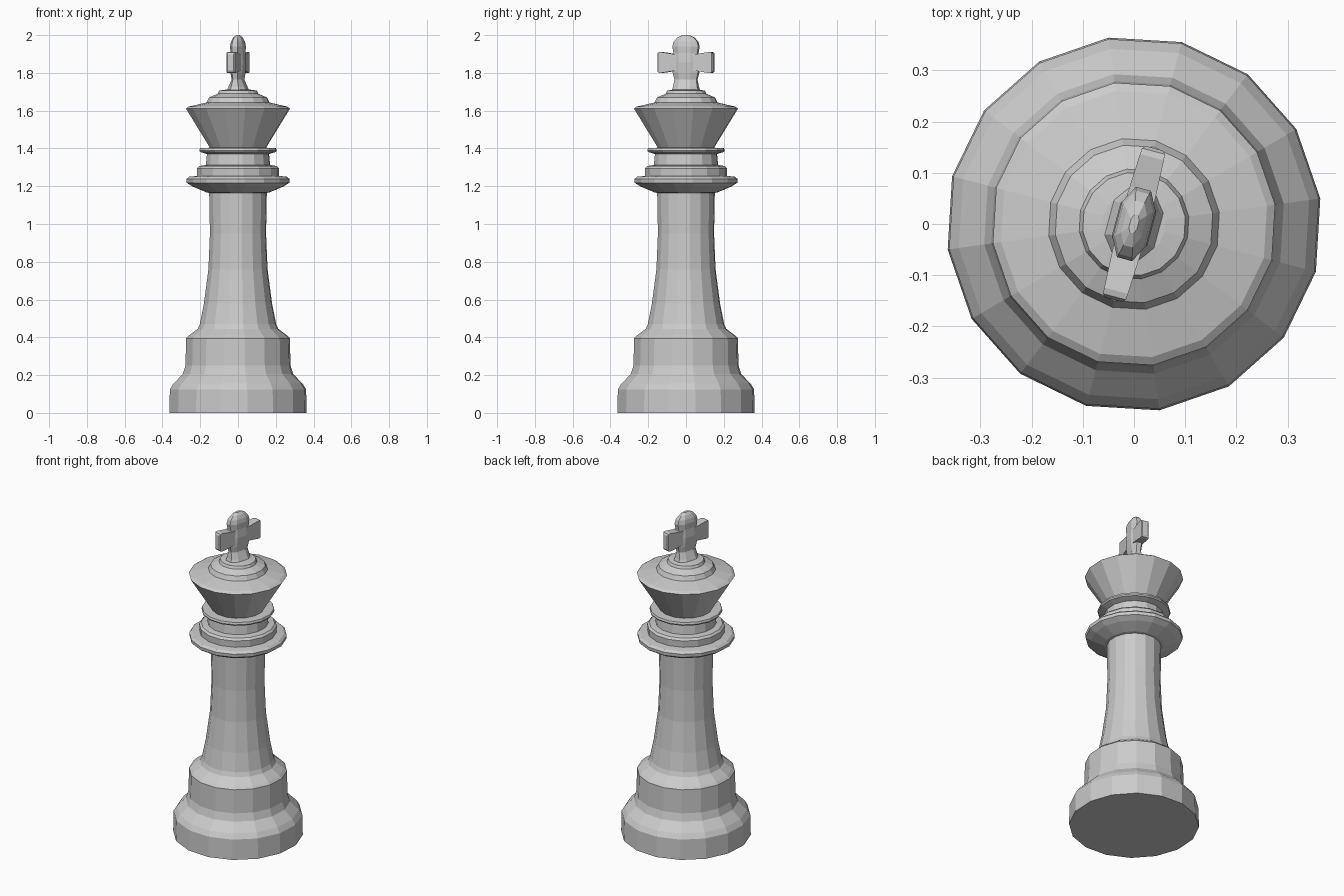
import bpy
import bmesh
from math import cos, sin, radians, tau

SIDES = 16
TURN = radians(7.8)


def loft(name, rings, turn=0.0):
    """Skin a list of equal-length rings and cap both ends."""
    bm = bmesh.new()
    loops = [[bm.verts.new(p) for p in ring] for ring in rings]
    for a, b in zip(loops, loops[1:]):
        n = len(a)
        for i in range(n):
            j = (i + 1) % n
            bm.faces.new((a[i], a[j], b[j], b[i]))
    bm.faces.new(loops[0][::-1])
    bm.faces.new(loops[-1])
    bmesh.ops.recalc_face_normals(bm, faces=bm.faces)
    mesh = bpy.data.meshes.new(name)
    bm.to_mesh(mesh)
    bm.free()
    obj = bpy.data.objects.new(name, mesh)
    obj.rotation_euler.z = turn
    bpy.context.collection.objects.link(obj)
    return obj


def turned(name, profile):
    """Lathe a (radius, height) profile into a faceted solid."""
    return loft(name, [[(r * cos(i * tau / SIDES), r * sin(i * tau / SIDES), z)
                        for i in range(SIDES)] for r, z in profile], TURN)


# Turned body: stepped foot, waisted column, collars and flared crown
turned("body", [
    # foot
    (0.367, 0), (0.364, 0.125), (0.345, 0.155), (0.295, 0.205), (0.281, 0.25),
    (0.277, 0.395), (0.262, 0.41), (0.215, 0.445),
    # column
    (0.204, 0.47), (0.182, 0.58), (0.158, 0.76), (0.150, 0.95), (0.154, 1.165),
    # wide collar and step
    (0.170, 1.168), (0.242, 1.198), (0.274, 1.218), (0.276, 1.238),
    (0.262, 1.25), (0.218, 1.255), (0.220, 1.295), (0.208, 1.307),
    # neck and thin ring
    (0.172, 1.312), (0.166, 1.37), (0.203, 1.382), (0.207, 1.39),
    (0.203, 1.402), (0.150, 1.404),
    # crown and its stepped lid
    (0.278, 1.611), (0.262, 1.622), (0.168, 1.643), (0.155, 1.67),
    (0.108, 1.69), (0.101, 1.706), (0.062, 1.712),
])

# Cross finial, its plane turned slightly away from the y axis
CROSS_TURN = radians(-15)
OCT = [(0.45, 1), (1, 0.5), (1, -0.5), (0.45, -1),
       (-0.45, -1), (-1, -0.5), (-1, 0.5), (-0.45, 1)]

# Upright: (half thickness, half width, height)
upright = [(0.055, 0.075, 1.70), (0.044, 0.066, 1.725), (0.027, 0.060, 1.765),
           (0.032, 0.069, 1.80), (0.036, 0.066, 1.855), (0.032, 0.065, 1.905),
           (0.034, 0.071, 1.94), (0.030, 0.064, 1.965), (0.020, 0.045, 1.987),
           (0.008, 0.018, 2.0)]
loft("cross_upright", [[(t * a, w * b, z) for a, b in OCT]
                       for t, w, z in upright], CROSS_TURN)

# Crossbar: (position along bar, half thickness, half height)
bar = [(0.0, 0.030, 0.042), (0.07, 0.027, 0.046), (0.135, 0.024, 0.056),
       (0.147, 0.023, 0.053), (0.153, 0.017, 0.043)]
stations = [(-y, t, h) for y, t, h in bar[:0:-1]] + bar
loft("cross_bar", [[(t * a, y, 1.855 + h * b)
                    for a, b in ((1, 1), (-1, 1), (-1, -1), (1, -1))]
                   for y, t, h in stations], CROSS_TURN)
